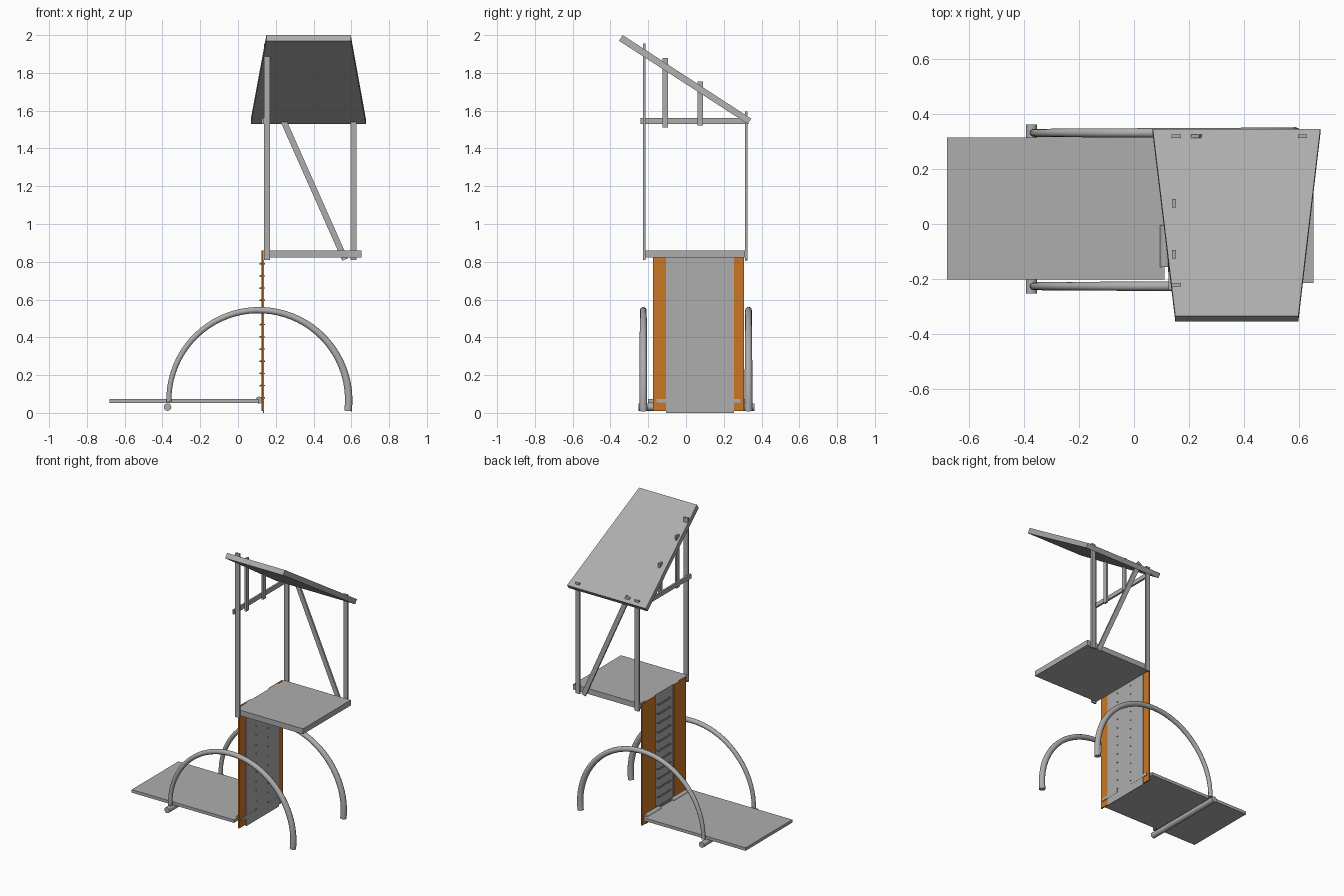
import bpy
import bmesh
import math
from mathutils import Matrix, Vector

if "Cube" in bpy.data.objects:
    bpy.data.objects.remove(bpy.data.objects["Cube"], do_unlink=True)


def material(name, rgb):
    m = bpy.data.materials.new(name)
    m.use_nodes = True
    m.diffuse_color = (*rgb, 1)
    m.node_tree.nodes["Principled BSDF"].inputs["Base Color"].default_value = (*rgb, 1)
    return m


GREY = material("plain grey", (0.42, 0.42, 0.42))
ORANGE = material("orange board", (0.6, 0.18, 0.018))


def add_object(name, bm, mat):
    bmesh.ops.recalc_face_normals(bm, faces=bm.faces)
    mesh = bpy.data.meshes.new(name)
    bm.to_mesh(mesh)
    bm.free()
    mesh.materials.append(mat)
    ob = bpy.data.objects.new(name, mesh)
    bpy.context.collection.objects.link(ob)
    return ob


def smooth(ob):
    bpy.ops.object.select_all(action='DESELECT')
    ob.select_set(True)
    bpy.context.view_layer.objects.active = ob
    bpy.ops.object.shade_smooth_by_angle(angle=math.radians(40))


def box(name, x, y, z, mat=GREY):
    bm = bmesh.new()
    bmesh.ops.create_cube(bm, size=1)
    for v in bm.verts:
        v.co = [lo + (c + 0.5) * (hi - lo) for c, (lo, hi) in zip(v.co, (x, y, z))]
    return add_object(name, bm, mat)


def add_rod(bm, a, b, radius, sides):
    a, b = Vector(a), Vector(b)
    turn = (b - a).to_track_quat('Z', 'Y').to_matrix().to_4x4()
    bmesh.ops.create_cone(bm, cap_ends=True, segments=sides, radius1=radius, radius2=radius,
                          depth=(b - a).length, matrix=Matrix.Translation((a + b) / 2) @ turn)


def rod(name, a, b, radius, sides=20):
    bm = bmesh.new()
    add_rod(bm, a, b, radius, sides)
    smooth(add_object(name, bm, GREY))


# Decks
box("upper_deck", (0.137, 0.653), (-0.215, 0.312), (0.822, 0.86))
box("lower_deck", (-0.68, 0.11), (-0.202, 0.314), (0.053, 0.074))

# Upright wall: two boards with a backing panel
box("front_board", (0.124, 0.133), (-0.175, -0.047), (0.01, 0.86), ORANGE)
box("back_board", (0.124, 0.133), (0.157, 0.307), (0.01, 0.86), ORANGE)
box("backing_panel", (0.133, 0.137), (-0.105, 0.254), (0, 0.86))

# Ladder rungs: staples whose legs pass through the panel
bm = bmesh.new()
for i in range(12):
    z = 0.08 + i * 0.0645
    add_rod(bm, (0.118, 0, z), (0.118, 0.132, z), 0.005, 8)
    for y in (0, 0.132):
        add_rod(bm, (0.114, y, z), (0.144, y, z), 0.003, 8)
smooth(add_object("ladder_rungs", bm, GREY))

# Hinges between lower deck and wall
for side, y0, y1 in (("front", -0.156, -0.004), ("back", 0.136, 0.288)):
    rod(side + "_hinge", (0.112, y0, 0.068), (0.112, y1, 0.068), 0.018)
    box(side + "_hinge_plate", (0.112, 0.138), (y0, y1), (0.054, 0.074))

# Roof posts
box("front_post", (0.137, 0.17), (-0.227, -0.215), (0.81, 1.955))
box("back_left_post", (0.595, 0.628), (0.312, 0.325), (0.81, 1.585))
box("back_right_post", (0.137, 0.17), (0.312, 0.325), (0.81, 1.585))

# Side beam with two studs
box("side_beam", (0.125, 0.138), (-0.24, 0.33), (1.53, 1.56))
box("front_stud", (0.138, 0.152), (-0.125, -0.095), (1.51, 1.878))
box("back_stud", (0.138, 0.152), (0.06, 0.09), (1.522, 1.755))

# Diagonal brace on the back
low, high = Vector((0.567, 0.3185, 0.812)), Vector((0.222, 0.3185, 1.588))
brace = box("diagonal_brace", (-0.016, 0.016), (-0.0065, 0.0065),
            (-(high - low).length / 2, (high - low).length / 2))
brace.location = (low + high) / 2
brace.rotation_euler.y = math.atan2(high.x - low.x, high.z - low.z)

# Sloping tapered roof slab
bm = bmesh.new()
rings = []
for y, z, x0, x1 in ((-0.355, 1.97, 0.15, 0.597), (-0.335, 2.0, 0.15, 0.597),
                     (0.346, 1.557, 0.068, 0.677), (0.326, 1.53, 0.068, 0.677)):
    rings.append((bm.verts.new((x0, y, z)), bm.verts.new((x1, y, z))))
for i in range(4):
    a, b = rings[i], rings[(i + 1) % 4]
    bm.faces.new((a[0], a[1], b[1], b[0]))
for k in (0, 1):
    bm.faces.new([r[k] for r in rings])
add_object("roof", bm, GREY)

# Tapered tube arches
for side, y in (("front", -0.226), ("back", 0.331)):
    curve = bpy.data.curves.new(side + "_arch", 'CURVE')
    curve.dimensions = '3D'
    curve.bevel_depth = 0.021
    curve.bevel_resolution = 3
    curve.use_fill_caps = True
    curve.materials.append(GREY)
    steps = 40
    line = curve.splines.new('POLY')
    line.points.add(steps)
    for i, p in enumerate(line.points):
        t = i / steps
        angle = math.radians(181 - 188 * t)
        p.co = (0.11 + 0.476 * math.cos(angle), y, 0.068 + 0.476 * math.sin(angle), 1)
        p.radius = 0.66 + 0.34 * t
    arch = bpy.data.objects.new(side + "_arch", curve)
    bpy.context.collection.objects.link(arch)
    bpy.ops.object.select_all(action='DESELECT')
    arch.select_set(True)
    bpy.context.view_layer.objects.active = arch
    bpy.ops.object.convert(target='MESH')
    smooth(bpy.context.view_layer.objects.active)

# Axle under the lower deck
rod("axle", (-0.373, -0.252, 0.031), (-0.373, 0.362, 0.031), 0.02)
